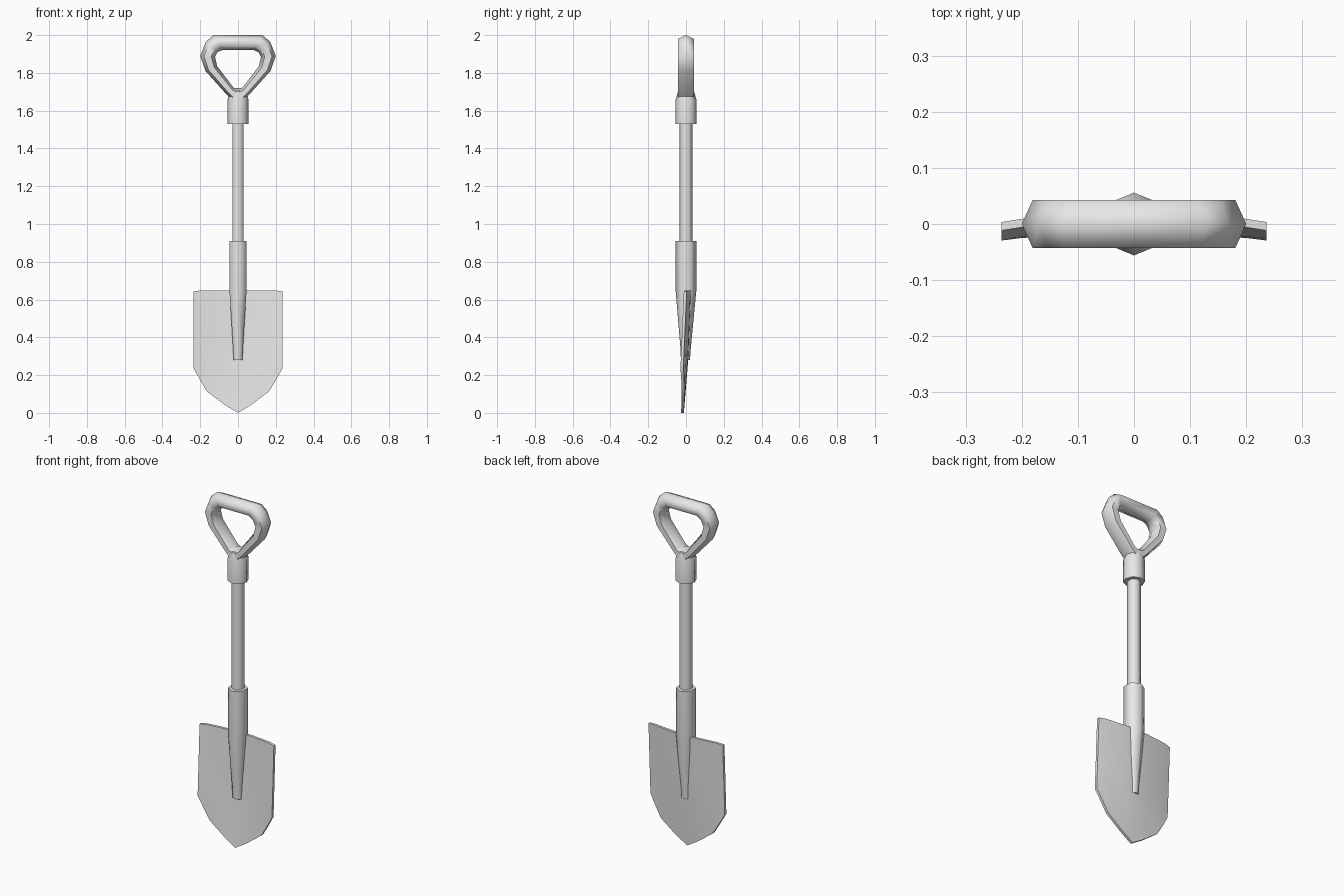
import bpy, bmesh, math

if "Cube" in bpy.data.objects:
    bpy.data.objects.remove(bpy.data.objects["Cube"])

gray = bpy.data.materials.new("light_gray")
gray.diffuse_color = (0.8, 0.8, 0.8, 1)
gray.use_nodes = True
gray.node_tree.nodes["Principled BSDF"].inputs["Base Color"].default_value = gray.diffuse_color


def finish(name, bm, angle):
    bmesh.ops.recalc_face_normals(bm, faces=bm.faces)
    me = bpy.data.meshes.new(name)
    bm.to_mesh(me)
    bm.free()
    me.materials.append(gray)
    ob = bpy.data.objects.new(name, me)
    bpy.context.collection.objects.link(ob)
    bpy.ops.object.select_all(action='DESELECT')
    ob.select_set(True)
    bpy.context.view_layer.objects.active = ob
    bpy.ops.object.shade_smooth_by_angle(angle=math.radians(angle))
    return ob


def loft(name, rings, closed=False, angle=65):
    """Skin a list of point rings, capping the ends of an open one."""
    bm = bmesh.new()
    vs = [[bm.verts.new(p) for p in r] for r in rings]
    n, m = len(vs[0]), len(vs)
    for i in range(m if closed else m - 1):
        a, b = vs[i], vs[(i + 1) % m]
        for k in range(n):
            bm.faces.new((a[k], a[(k + 1) % n], b[(k + 1) % n], b[k]))
    if not closed:
        bm.faces.new(vs[0])
        bm.faces.new(vs[-1])
    return finish(name, bm, angle)


def ring(n, z, r, cy=0.0, sx=1.0):
    # corners point along y
    return [(sx * r * math.sin(2 * math.pi * k / n),
             cy + r * math.cos(2 * math.pi * k / n), z) for k in range(n)]


# shaft
loft("shaft", [ring(6, 0.80, 0.035), ring(6, 1.60, 0.035)])

# blade socket, tapering to a spike on the blade
loft("socket", [ring(6, 0.28, 0.024, -0.003, 1.15), ring(6, 0.35, 0.028, -0.002, 1.1),
                ring(6, 0.65, 0.055, 0, 0.95), ring(6, 0.91, 0.055, 0, 0.95)])

# grip collar
loft("grip_collar", [ring(8, 1.53, 0.056), ring(8, 1.655, 0.056), ring(8, 1.705, 0.042)])

# D-shaped grip: outer and inner outline (x, z) for the right half
half = [((0.055, 1.68), (0.022, 1.72)),
        ((0.172, 1.81), (0.110, 1.835)),
        ((0.200, 1.89), (0.122, 1.885)),
        ((0.170, 1.965), (0.108, 1.910)),
        ((0.130, 2.0), (0.085, 1.92))]
path = [((0, 1.62), (0, 1.72))] + half
path += [((-o[0], o[1]), (-i[0], i[1])) for o, i in reversed(half)]
rings = []
for o, i in path:
    def at(t, y):
        return (o[0] + (i[0] - o[0]) * t, y, o[1] + (i[1] - o[1]) * t)
    rings.append([at(0, 0), at(.25, -.043), at(.75, -.043),
                  at(1, 0), at(.75, .043), at(.25, .043)])
loft("grip", rings, closed=True)

# blade: dished sheet, middle set back from the side edges
EDGE = [(0, -0.019), (0.235, -0.022), (0.645, -0.004)]
MIDDLE = [(0, -0.019), (0.30, 0.006), (0.65, 0.020)]


def interp(pts, z):
    for (z0, a), (z1, b) in zip(pts, pts[1:]):
        if z <= z1:
            return a + (b - a) * max(0, (z - z0) / (z1 - z0))
    return pts[-1][1]


cols = [(0, 0.0), (0.069, 0.042), (0.164, 0.113), (0.2, 0.173), (0.236, 0.237)]
cols = [(-x, z) for x, z in reversed(cols[1:])] + cols
bm = bmesh.new()
grid = []
for x, z0 in cols:
    top = 0.643 if abs(x) > 0.22 else 0.648
    w = (abs(x) / 0.236) ** 1.6
    col = []
    for t in (0, 0.2, 0.45, 0.7, 1):
        z = z0 + (top - z0) * t
        y = interp(MIDDLE, z) * (1 - w) + interp(EDGE, z) * w
        col.append((bm.verts.new((x, y - 0.0075, z)), bm.verts.new((x, y + 0.0075, z))))
    grid.append(col)
nc, nr = len(grid), len(grid[0])
for c in range(nc - 1):
    for r in range(nr - 1):
        for s in (0, 1):
            bm.faces.new((grid[c][r][s], grid[c + 1][r][s],
                          grid[c + 1][r + 1][s], grid[c][r + 1][s]))
    for r in (0, nr - 1):
        bm.faces.new((grid[c][r][0], grid[c + 1][r][0], grid[c + 1][r][1], grid[c][r][1]))
for c in (0, nc - 1):
    for r in range(nr - 1):
        bm.faces.new((grid[c][r][0], grid[c][r + 1][0], grid[c][r + 1][1], grid[c][r][1]))
finish("blade", bm, 40)
